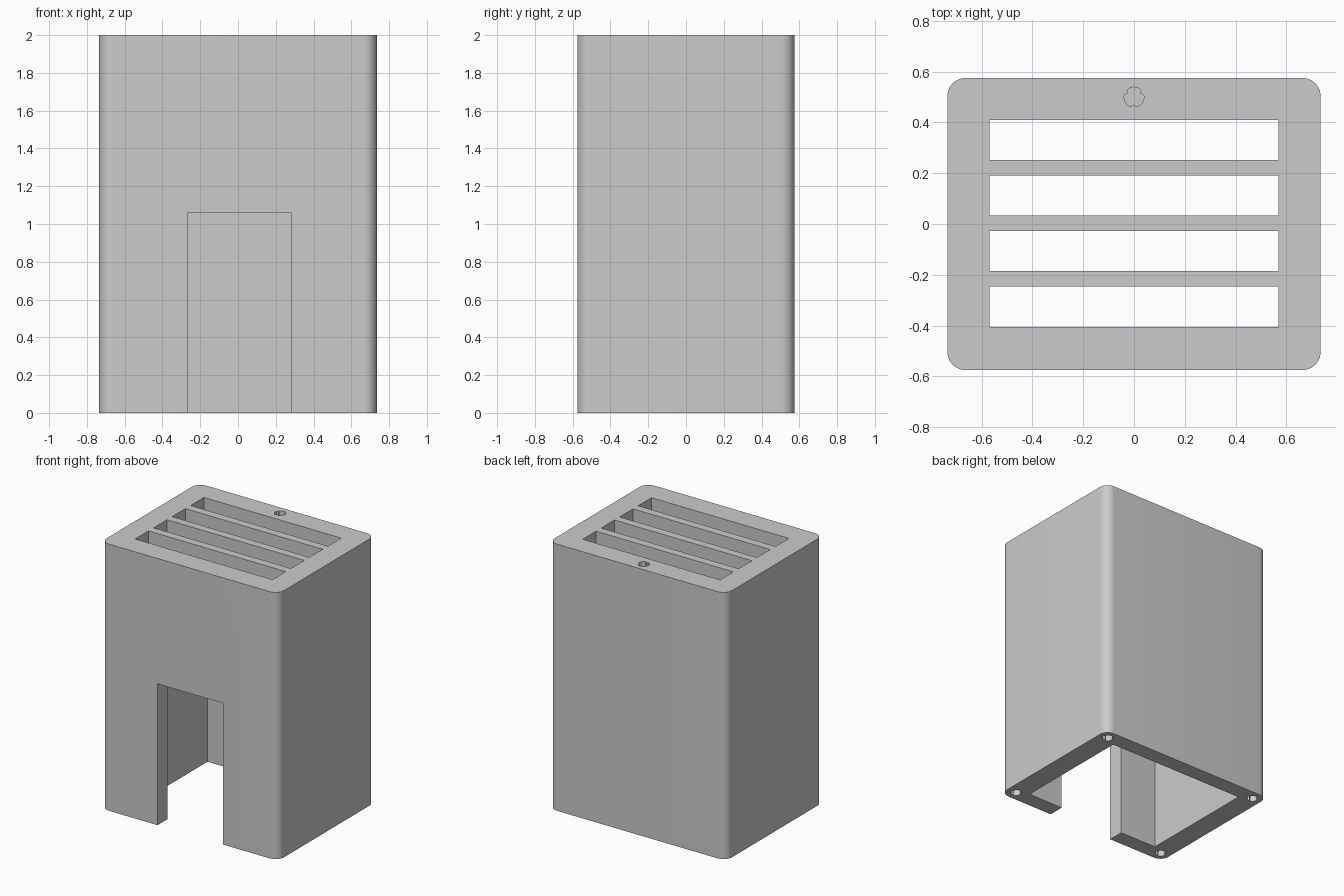
import bpy, bmesh
from math import sin, cos, pi, radians

if "Cube" in bpy.data.objects:
    bpy.data.objects.remove(bpy.data.objects["Cube"])


def prism(name, pts, z0, z1):
    """Extrude a closed counter-clockwise outline from z0 to z1."""
    bm = bmesh.new()
    lo = [bm.verts.new((x, y, z0)) for x, y in pts]
    hi = [bm.verts.new((x, y, z1)) for x, y in pts]
    bm.faces.new(lo[::-1])
    bm.faces.new(hi)
    n = len(pts)
    for i in range(n):
        j = (i + 1) % n
        bm.faces.new((lo[i], lo[j], hi[j], hi[i]))
    me = bpy.data.meshes.new(name)
    bm.to_mesh(me)
    bm.free()
    ob = bpy.data.objects.new(name, me)
    bpy.context.collection.objects.link(ob)
    return ob


def rect(x0, x1, y0, y1):
    return [(x0, y0), (x1, y0), (x1, y1), (x0, y1)]


def rounded_rect(hx, hy, r, seg=10):
    pts = []
    for k, (sx, sy) in enumerate([(1, 1), (-1, 1), (-1, -1), (1, -1)]):
        for i in range(seg + 1):
            a = (k + i / seg) * pi / 2
            pts.append((sx * (hx - r) + r * cos(a), sy * (hy - r) + r * sin(a)))
    return pts


def ribbed_circle(cx, cy, r=0.039, rib=0.009, seg=72):
    """Pin socket outline with three small grip ribs."""
    pts = []
    for i in range(seg):
        a = 2 * pi * i / seg
        near = min(abs((a - radians(d) + pi) % (2 * pi) - pi) for d in (30, 150, 270))
        w = radians(16)
        rr = r - (rib * cos(near / w * pi / 2) if near < w else 0)
        pts.append((cx + rr * cos(a), cy + rr * sin(a)))
    return pts


# Outer shell with rounded vertical corners
body = prism("vented_housing", rounded_rect(0.735, 0.575, 0.07), 0, 2)

# Inner cavity, open at the bottom
cutters = [prism("cavity_cutter", rect(-0.572, 0.572, -0.455, 0.455), -0.1, 1.88)]

# Doorway in the front wall
cutters.append(prism("doorway_cutter", rect(-0.265, 0.28, -0.7, -0.3), -0.2, 1.06))

# Vent slots in the top
for i in range(4):
    y = -0.326 + i * 0.219
    cutters.append(prism("slot_cutter", rect(-0.57, 0.57, y - 0.079, y + 0.079), 1.8, 2.1))

# Pin socket in the top, and four in the bottom corners
cutters.append(prism("top_socket_cutter", ribbed_circle(0, 0.5), 1.9, 2.1))
for x in (-0.66, 0.66):
    for y in (-0.5, 0.5):
        cutters.append(prism("foot_socket_cutter", ribbed_circle(x, y), -0.1, 0.1))

bpy.context.view_layer.objects.active = body
body.select_set(True)
for c in cutters:
    c.hide_render = True
    mod = body.modifiers.new("cut", 'BOOLEAN')
    mod.operation = 'DIFFERENCE'
    mod.solver = 'EXACT'
    mod.object = c
    bpy.ops.object.modifier_apply(modifier=mod.name)
    bpy.data.objects.remove(c)

bpy.context.view_layer.objects.active = body
body.select_set(True)
bpy.ops.object.shade_smooth_by_angle(angle=radians(30))
